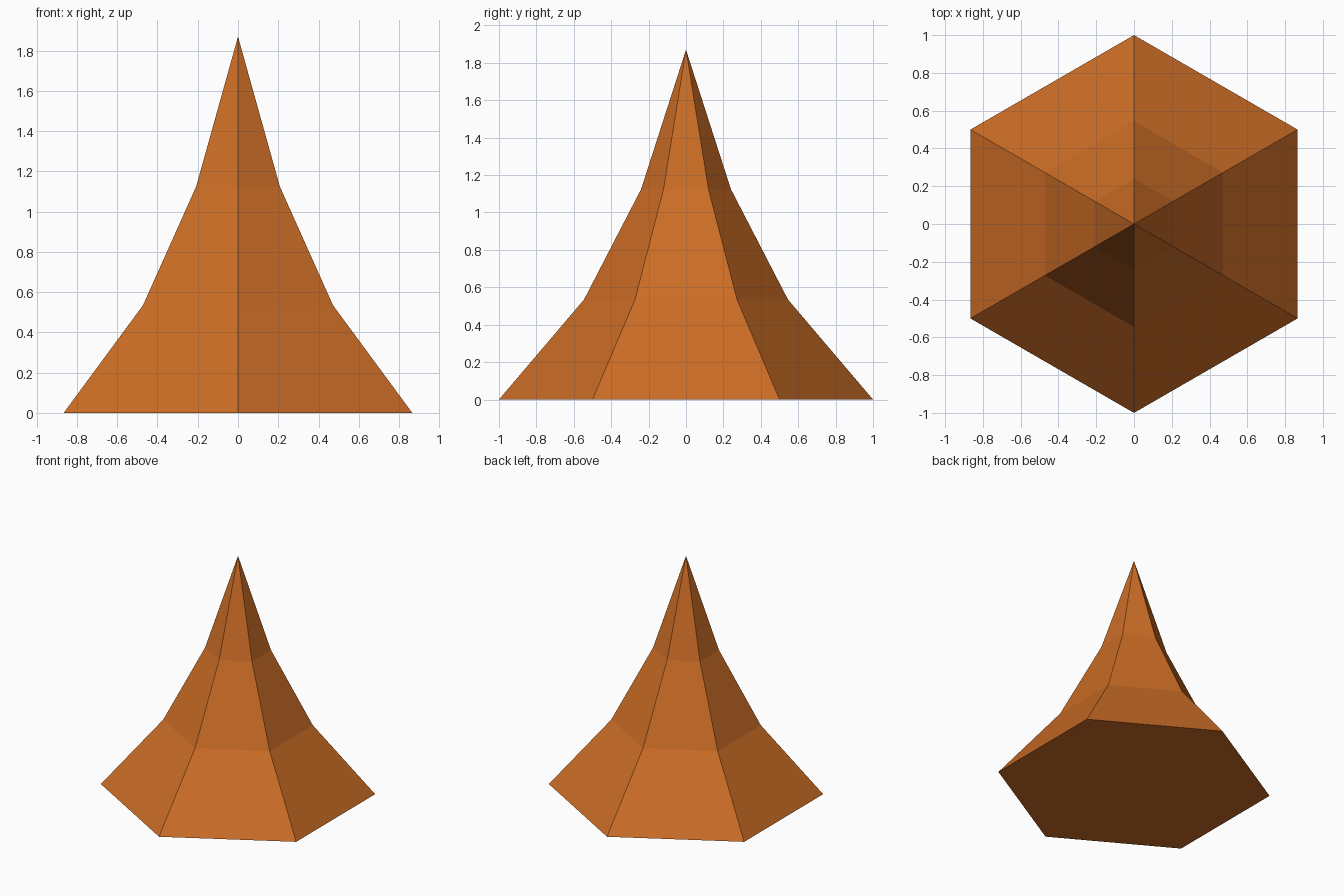
import bpy
import bmesh
from math import cos, sin, pi

cube = bpy.data.objects.get("Cube")
if cube:
    bpy.data.objects.remove(cube, do_unlink=True)

SIDES = 6
# Flared spire profile: (corner radius, height)
PROFILE = [(1.0, 0.0), (0.545, 0.535), (0.24, 1.125)]
APEX_HEIGHT = 1.87

# Terracotta colour
terracotta = bpy.data.materials.new("terracotta_orange")
colour = (0.6, 0.152, 0.019, 1.0)
terracotta.use_nodes = True
terracotta.diffuse_color = colour
terracotta.node_tree.nodes["Principled BSDF"].inputs["Base Color"].default_value = colour

bm = bmesh.new()


def hexagon_ring(radius, height):
    angles = [pi / 2 + 2 * pi * i / SIDES for i in range(SIDES)]
    return [bm.verts.new((radius * cos(a), radius * sin(a), height)) for a in angles]


# Roof tiers, tip and closed underside
rings = [hexagon_ring(r, z) for r, z in PROFILE]
apex = bm.verts.new((0, 0, APEX_HEIGHT))
for i in range(SIDES):
    j = (i + 1) % SIDES
    for low, high in zip(rings, rings[1:]):
        bm.faces.new((low[i], low[j], high[j], high[i]))
    bm.faces.new((rings[-1][i], rings[-1][j], apex))
bm.faces.new(rings[0][::-1])
bmesh.ops.recalc_face_normals(bm, faces=bm.faces)

mesh = bpy.data.meshes.new("spire_roof")
bm.to_mesh(mesh)
bm.free()
mesh.materials.append(terracotta)
roof = bpy.data.objects.new("spire_roof", mesh)
bpy.context.collection.objects.link(roof)
